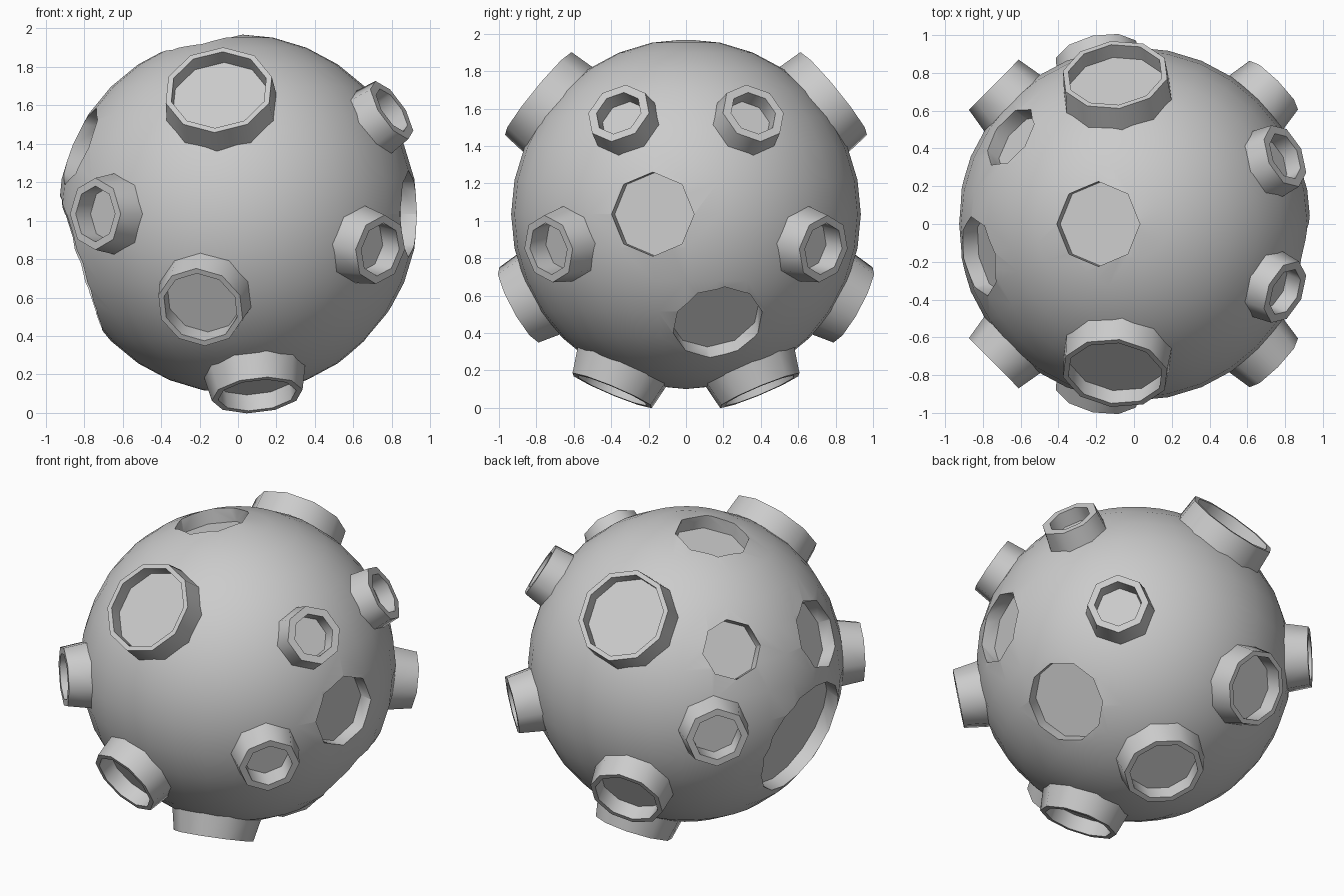
import bpy, bmesh, math
from mathutils import Vector

cube = bpy.data.objects.get("Cube")
if cube:
    bpy.data.objects.remove(cube, do_unlink=True)

CENTRE = (0, 0, 1.035)
R = 0.935

grey = bpy.data.materials.new("rock_grey")
grey.use_nodes = True
grey.diffuse_color = (0.6, 0.6, 0.6, 1)
bsdf = next(n for n in grey.node_tree.nodes if n.type == 'BSDF_PRINCIPLED')
bsdf.inputs["Base Color"].default_value = (0.6, 0.6, 0.6, 1)


def lathe(bm, direction, profile, sides):
    """Sweep (radius, distance) pairs round an axis from the centre, capping both ends."""
    turn = Vector(direction).to_track_quat('Z', 'Y')
    rings = []
    for radius, dist in profile:
        ring = []
        for i in range(sides):
            a = math.tau * i / sides + math.pi / 2
            p = Vector((radius * math.cos(a), radius * math.sin(a), dist))
            ring.append(bm.verts.new(turn @ p))
        rings.append(ring)
    for low, high in zip(rings, rings[1:]):
        for i in range(sides):
            j = (i + 1) % sides
            bm.faces.new((low[i], low[j], high[j], high[i]))
    bm.faces.new(rings[0][::-1])
    bm.faces.new(rings[-1])


def make_object(name, bm):
    bmesh.ops.recalc_face_normals(bm, faces=bm.faces)
    mesh = bpy.data.meshes.new(name)
    bm.to_mesh(mesh)
    bm.free()
    obj = bpy.data.objects.new(name, mesh)
    obj.location = CENTRE
    mesh.materials.append(grey)
    bpy.context.collection.objects.link(obj)
    return obj


def select_only(obj):
    bpy.ops.object.select_all(action='DESELECT')
    obj.select_set(True)
    bpy.context.view_layer.objects.active = obj


def smooth(obj):
    select_only(obj)
    bpy.ops.object.shade_smooth_by_angle(angle=math.radians(50))


# Round body
bpy.ops.mesh.primitive_uv_sphere_add(segments=32, ring_count=16, radius=R, location=CENTRE)
body = bpy.context.object
body.name = "asteroid_body"
body.data.materials.append(grey)

# Sunken craters: direction, radius, sides
pits = [
    ((0.90, -0.18, 0.0), 0.225, 8),
    ((0.67, 0.17, -0.58), 0.245, 10),
    ((-0.19, 0.0, 0.89), 0.225, 8),
    ((-0.84, -0.175, 0.36), 0.215, 8),
    ((-0.66, 0.465, 0.45), 0.18, 8),
    ((-0.84, -0.01, -0.265), 0.37, 16),
]
bm = bmesh.new()
for direction, radius, sides in pits:
    floor = math.sqrt(R * R - radius * radius) - 0.09
    lathe(bm, direction, [(radius, floor), (radius, 1.0)], sides)
cutter = make_object("pit_cutter", bm)
cutter.hide_render = True

cut = body.modifiers.new("pits", 'BOOLEAN')
cut.operation = 'DIFFERENCE'
cut.solver = 'EXACT'
cut.object = cutter
select_only(body)
bpy.ops.object.modifier_apply(modifier=cut.name)
bpy.data.objects.remove(cutter, do_unlink=True)
smooth(body)

# Raised crater rims, mirrored front to back: name, direction, base, rim, hole radius, sides
rims = [
    ("upper_crater", (-0.10, -0.79, 0.645), 0.295, 0.285, 0.255, 10),
    ("lower_crater", (-0.195, -0.893, -0.485), 0.25, 0.228, 0.198, 10),
    ("bottom_crater", (0.10, -0.395, -0.943), 0.27, 0.238, 0.205, 10),
    ("right_crater", (-0.742, -0.737, 0.0), 0.217, 0.187, 0.145, 8),
    ("left_crater", (0.74, -0.735, -0.185), 0.21, 0.182, 0.14, 8),
    ("left_upper_crater", (0.80, -0.36, 0.54), 0.195, 0.178, 0.13, 8),
]
for name, direction, base, rim, hole, sides in rims:
    bm = bmesh.new()
    top = Vector(direction).length
    lathe(bm, direction, [(base, 0.87), (rim, top), (hole, top), (hole, R + 0.002)], sides)
    crater = make_object(name, bm)
    smooth(crater)
    mirror = crater.modifiers.new("front_to_back", 'MIRROR')
    mirror.use_axis = (False, True, False)
    mirror.use_mirror_merge = False
